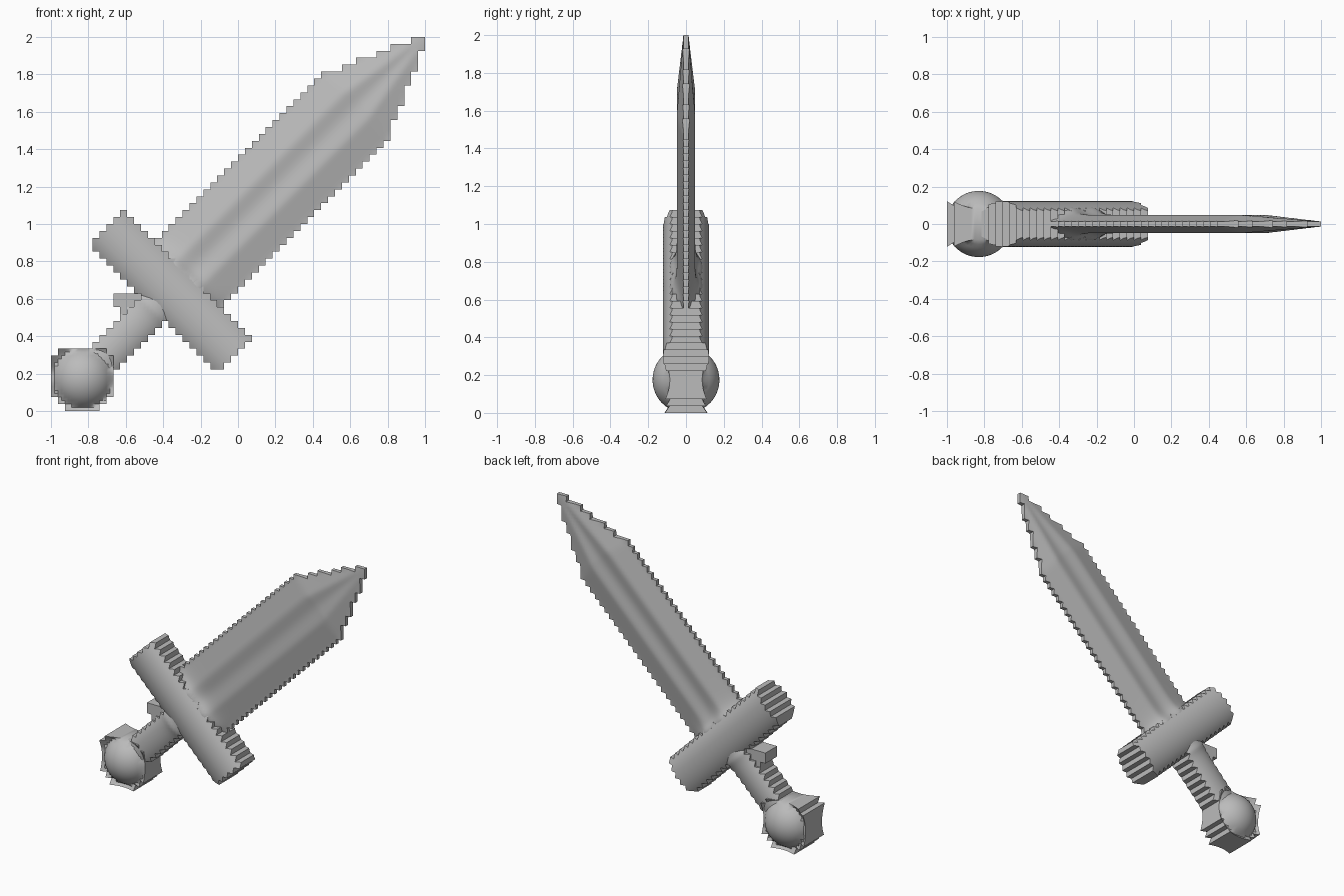
import bpy, bmesh, math

cube = bpy.data.objects.get("Cube")
if cube:
    bpy.data.objects.remove(cube, do_unlink=True)

CELLS = 54             # stepped outline resolution
STEP = 2 / CELLS
SUB = 2                # surface subdivisions inside each step
R2 = math.sqrt(2)

gray = bpy.data.materials.new("plain gray")
gray.use_nodes = True
gray.diffuse_color = (0.5, 0.5, 0.5, 1)
gray.node_tree.nodes["Principled BSDF"].inputs["Base Color"].default_value = (0.5, 0.5, 0.5, 1)


def along_across(x, z):
    """Diagonal coordinates: distance from pommel end, and sideways offset."""
    return (x + 1 + z) / R2, (z - x - 1) / R2


def stepped_part(name, inside, depth):
    """Double-sided relief whose outline is cut in square steps."""
    mask = {(i, k) for i in range(CELLS) for k in range(CELLS)
            if inside(-1 + (i + 0.5) * STEP, (k + 0.5) * STEP)}
    bm = bmesh.new()
    cache = {}

    def vert(i, k, side):
        key = (i, k, side)
        if key not in cache:
            x, z = -1 + i * STEP / SUB, k * STEP / SUB
            cache[key] = bm.verts.new((x, side * depth(x, z), z))
        return cache[key]

    for i in range(CELLS * SUB):
        for k in range(CELLS * SUB):
            if (i // SUB, k // SUB) not in mask:
                continue
            ring = [(i, k), (i + 1, k), (i + 1, k + 1), (i, k + 1)]
            bm.faces.new([vert(*p, -1) for p in ring])
            bm.faces.new([vert(*p, 1) for p in reversed(ring)])
            # Close the rim wherever the neighbouring cell is empty
            for n, (di, dk) in enumerate([(0, -1), (1, 0), (0, 1), (-1, 0)]):
                if ((i + di) // SUB, (k + dk) // SUB) not in mask:
                    a, b = ring[n], ring[(n + 1) % 4]
                    bm.faces.new([vert(*b, -1), vert(*a, -1), vert(*a, 1), vert(*b, 1)])
    bmesh.ops.recalc_face_normals(bm, faces=bm.faces)
    mesh = bpy.data.meshes.new(name)
    bm.to_mesh(mesh)
    bm.free()
    mesh.materials.append(gray)
    obj = bpy.data.objects.new(name, mesh)
    bpy.context.collection.objects.link(obj)
    bpy.ops.object.select_all(action="DESELECT")
    obj.select_set(True)
    bpy.context.view_layer.objects.active = obj
    bpy.ops.object.shade_smooth_by_angle(angle=math.radians(42))
    return obj


def rounded(t, peak, flatten):
    """Cylinder-like bulge that keeps some thickness at its edge."""
    return peak * math.sqrt(1 - flatten * min(1, abs(t)) ** 2)


# Blade: tapered point, bevelled edges and a shallow central groove
def blade_half(u):
    return 0.245 if u < 2.3 else max(0.03, 0.245 - 0.43 * (u - 2.3))


def blade_inside(x, z):
    u, v = along_across(x, z)
    return u > 0.9 and abs(v) <= blade_half(u)


def blade_depth(x, z):
    u, v = along_across(x, z)
    t = min(1, abs(v) / blade_half(u))
    taper = max(0, min(1, (2.83 - u) / 0.5))
    peak = 0.035 * taper
    bevel = peak * min(1, (1 - t) / 0.6)
    groove = 0.011 * taper * max(0, math.cos(min(1, t / 0.4) * math.pi / 2)) ** 2
    fillet = 0.045 * (1 - t * t) * math.exp(-max(0, u - 1.03) / 0.04)
    return 0.013 + bevel - groove + fillet


stepped_part("blade", blade_inside, blade_depth)


# Guard: thick rounded bar with flat ends
def guard_inside(x, z):
    u, v = along_across(x, z)
    return 0.77 < u < 1.03 and abs(v) <= 0.48


def guard_depth(x, z):
    u, v = along_across(x, z)
    return rounded((u - 0.9) / 0.14, 0.122, 0.66)


stepped_part("guard", guard_inside, guard_depth)


# Grip: rounded handle with softened join to the guard
def grip_inside(x, z):
    u, v = along_across(x, z)
    return 0.25 < u < 0.85 and abs(v) <= 0.1


def grip_depth(x, z):
    u, v = along_across(x, z)
    return rounded(v / 0.105, 0.1, 0.55) + 0.015 * math.exp(-abs(0.77 - u) / 0.04)


stepped_part("grip", grip_inside, grip_depth)


# Small stepped nub between grip and guard
def nub_inside(x, z):
    hook = -0.67 < x < -0.59 and 0.56 < z < 0.64 and z - x < 1.27
    web = -0.63 < x < -0.48 and 0.5 < z < 0.615
    return hook or web


stepped_part("grip_nub", nub_inside, lambda x, z: 0.065)


# Pommel: ball with a flared rim, clipped to an octagonal outline
def pommel_inside(x, z):
    dx, dz = abs(x + 0.83), abs(z - 0.175)
    return max(dx, dz) < 0.172 and dx + dz < 0.262


def pommel_depth(x, z):
    d = math.hypot(x + 0.83, z - 0.175)
    ball = math.sqrt(max(0, 0.177 ** 2 - d * d))
    return max(ball, 0.075 + max(0, d - 0.15) * 0.8)


stepped_part("pommel", pommel_inside, pommel_depth)
